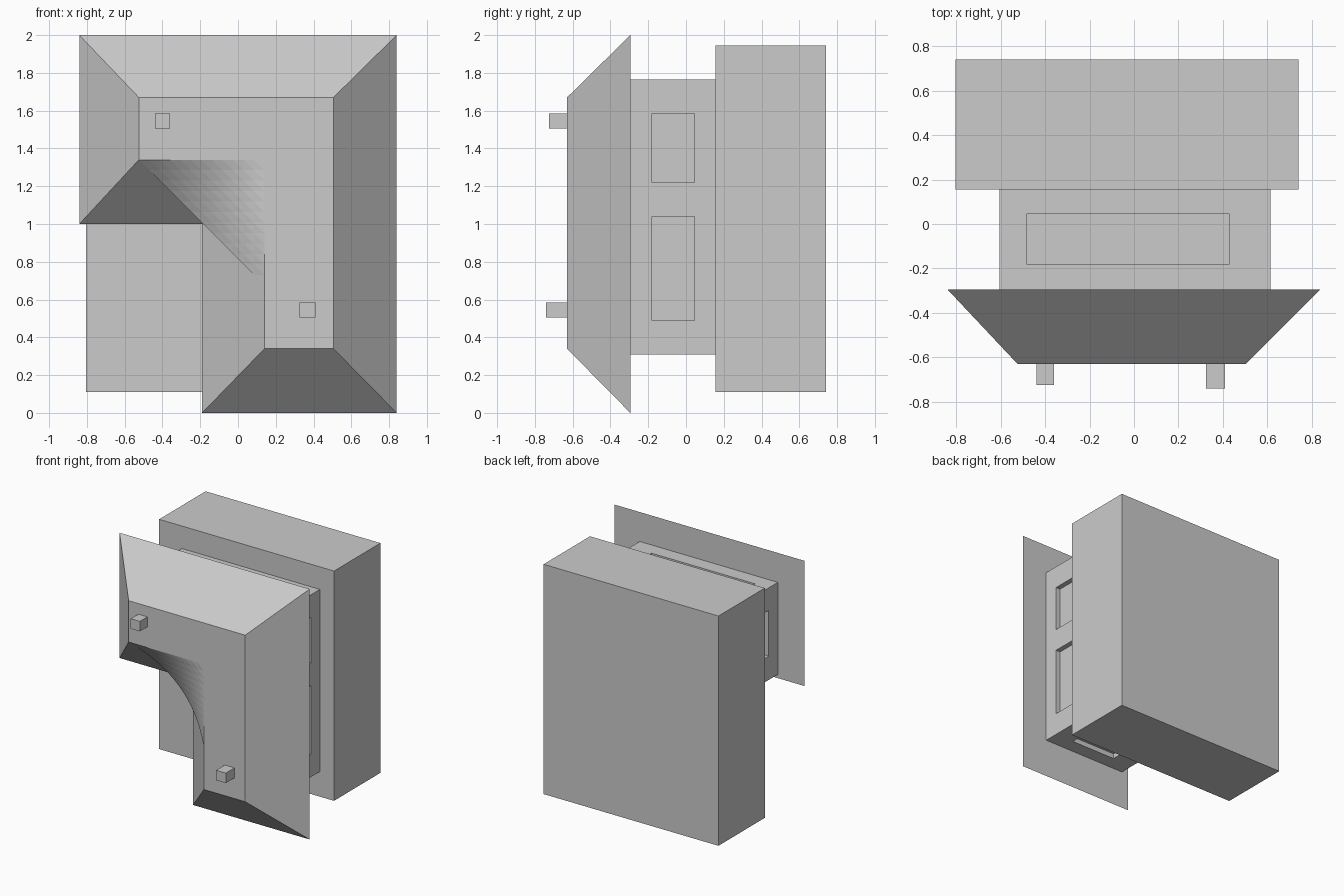
import bpy
import bmesh

if "Cube" in bpy.data.objects:
    bpy.data.objects.remove(bpy.data.objects["Cube"], do_unlink=True)

grey = bpy.data.materials.new("light_grey")
grey.use_nodes = True
grey.diffuse_color = (0.6, 0.6, 0.6, 1)
bsdf = next(n for n in grey.node_tree.nodes if n.type == "BSDF_PRINCIPLED")
bsdf.inputs["Base Color"].default_value = (0.6, 0.6, 0.6, 1)
bsdf.inputs["Roughness"].default_value = 0.8


def finish(name, bm, recalc=True):
    if recalc:
        bmesh.ops.recalc_face_normals(bm, faces=bm.faces)
    mesh = bpy.data.meshes.new(name)
    bm.to_mesh(mesh)
    bm.free()
    mesh.materials.append(grey)
    obj = bpy.data.objects.new(name, mesh)
    bpy.context.collection.objects.link(obj)
    return obj


def loft(name, back, y_back, front, y_front):
    """Solid between two matching x-z outlines."""
    bm = bmesh.new()
    a = [bm.verts.new((x, y_back, z)) for x, z in back]
    b = [bm.verts.new((x, y_front, z)) for x, z in front]
    bm.faces.new(a)
    bm.faces.new(b)
    for i in range(len(a)):
        j = (i + 1) % len(a)
        bm.faces.new((a[i], a[j], b[j], b[i]))
    return finish(name, bm)


def box(name, x0, x1, y0, y1, z0, z1):
    outline = [(x0, z0), (x1, z0), (x1, z1), (x0, z1)]
    return loft(name, outline, y1, outline, y0)


def ell(x0, x1, z0, z1, xi, zi):
    """L outline with the lower -x corner missing."""
    return [(x0, z1), (x1, z1), (x1, z0), (xi, z0), (xi, zi), (x0, zi)]


# Sloped L-shaped front housing
BACK, FRONT = -0.295, -0.63
loft("front_housing", ell(-0.84, 0.84, 0, 2, -0.19, 1.0), BACK,
     ell(-0.525, 0.505, 0.34, 1.67, 0.14, 1.34), FRONT)

# Saddle-shaped web that fills the inner corner of the L
STEPS, SPAN = 12, 0.665
bm = bmesh.new()
grid = {}
for i in range(STEPS + 1):
    for j in range(STEPS + 1 - i):
        u, v = i / STEPS, j / STEPS
        y = FRONT + 2 * u * v * (BACK - FRONT)
        grid[i, j] = bm.verts.new((0.14 - SPAN * u, y, 1.34 - SPAN * v))
for i in range(STEPS):
    for j in range(STEPS - i):
        bm.faces.new((grid[i, j], grid[i + 1, j], grid[i, j + 1]))
        if i + j + 2 <= STEPS:
            bm.faces.new((grid[i + 1, j], grid[i + 1, j + 1], grid[i, j + 1]))
bm.normal_update()
for f in bm.faces:
    if f.normal.y > 0:
        f.normal_flip()
finish("corner_web", bm, recalc=False)

# Narrower L-shaped neck with shallow recesses on its sides
neck_outline = ell(-0.605, 0.615, 0.31, 1.765, -0.13, 1.03)
neck = loft("neck", neck_outline, 0.155, neck_outline, BACK)
DEPTH = 0.04
recesses = {
    "upper_side": (0.615 - DEPTH, 0.7, 1.22, 1.585),
    "lower_side": (0.615 - DEPTH, 0.7, 0.49, 1.04),
    "far_side": (-0.7, -0.605 + DEPTH, 1.22, 1.585),
    "top": (-0.485, 0.43, 1.765 - DEPTH, 1.85),
    "bottom": (0.05, 0.45, 0.2, 0.31 + DEPTH),
}
for name, (x0, x1, z0, z1) in recesses.items():
    cutter = box(name + "_recess_cutter", x0, x1, -0.18, 0.045, z0, z1)
    cutter.hide_render = True
    cutter.hide_viewport = True
    cutter.display_type = "WIRE"
    mod = neck.modifiers.new(name + "_recess", "BOOLEAN")
    mod.operation = "DIFFERENCE"
    mod.solver = "EXACT"
    mod.object = cutter

# Apply the cuts, then drop the cutters
bpy.context.view_layer.update()
evaluated = neck.evaluated_get(bpy.context.evaluated_depsgraph_get())
neck.data = bpy.data.meshes.new_from_object(evaluated)
neck.modifiers.clear()
for name in recesses:
    bpy.data.objects.remove(bpy.data.objects[name + "_recess_cutter"])

# Large rear block
box("rear_block", -0.805, 0.74, 0.155, 0.74, 0.11, 1.945)

# Small square pegs on the front
box("upper_peg", -0.44, -0.36, -0.725, FRONT + 0.01, 1.505, 1.585)
box("lower_peg", 0.325, 0.41, -0.74, FRONT + 0.01, 0.505, 0.585)
